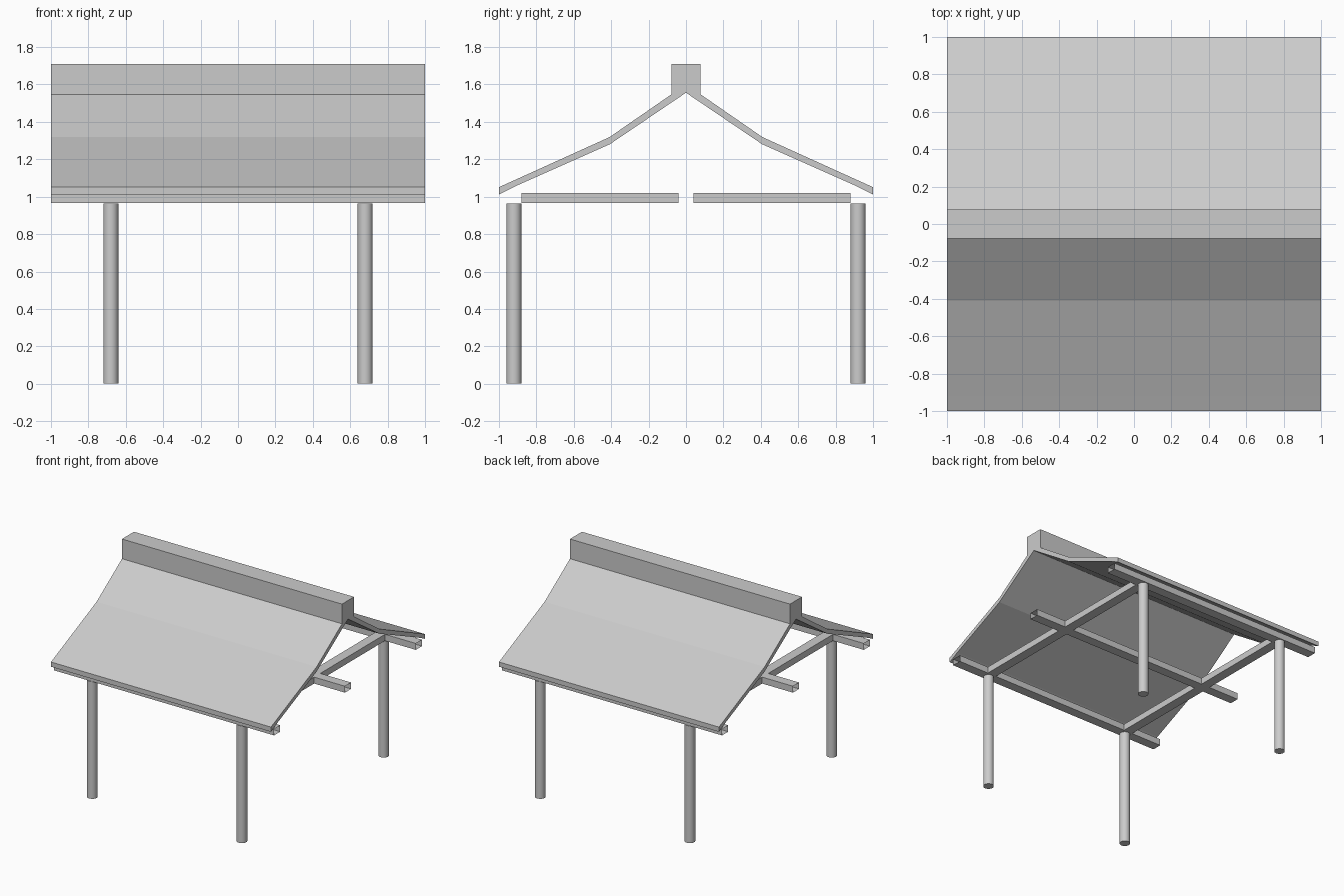
import bpy, bmesh
from mathutils import Vector

if "Cube" in bpy.data.objects:
    bpy.data.objects.remove(bpy.data.objects["Cube"])


def finish(name, bm):
    bmesh.ops.recalc_face_normals(bm, faces=bm.faces)
    me = bpy.data.meshes.new(name)
    bm.to_mesh(me)
    bm.free()
    ob = bpy.data.objects.new(name, me)
    bpy.context.collection.objects.link(ob)
    return ob


def extrude_x(name, profile):
    """Extrude a closed (y, z) profile from x = -1 to x = 1."""
    bm = bmesh.new()
    face = bm.faces.new([bm.verts.new((-1, y, z)) for y, z in profile])
    geo = bmesh.ops.extrude_face_region(bm, geom=[face], use_keep_orig=True)["geom"]
    bmesh.ops.translate(bm, vec=(2, 0, 0),
                        verts=[g for g in geo if isinstance(g, bmesh.types.BMVert)])
    return finish(name, bm)


def beam(name, lo, hi, axis):
    """Rectangular tube, open at both ends along the given axis."""
    lo, hi = Vector(lo), Vector(hi)
    bm = bmesh.new()
    bmesh.ops.create_cube(bm, size=1)
    for v in bm.verts:
        v.co = [(lo[i] + hi[i]) / 2 + v.co[i] * (hi[i] - lo[i]) for i in range(3)]
    bm.normal_update()
    ends = [f for f in bm.faces if abs(f.normal[axis]) > 0.9]
    bmesh.ops.delete(bm, geom=ends, context='FACES_ONLY')
    return finish(name, bm)


# Bent roof slopes, one per side, meeting under the ridge
outer = [(0.078, 1.547), (0.408, 1.319), (0.92, 1.087), (1.0, 1.051)]
inner = [(1.0, 1.012), (0.91, 1.057), (0.408, 1.28), (0.0, 1.556)]
half = outer + inner
ridge = 0.078
top = 1.709
right = [(ridge, top)] + half
left = [(-y, z) for y, z in reversed(right[:-1])]
extrude_x("roof_with_ridge", right + left)

# Long beams along the eaves and the middle
Z0, Z1 = 0.967, 1.02
for label, y in (("front", -0.92), ("middle", 0), ("back", 0.92)):
    beam(f"{label}_long_beam", (-1, y - 0.04, Z0), (1, y + 0.04, Z1), 0)

for sx, side in ((-1, "left"), (1, "right")):
    for sy, end in ((-1, "front"), (1, "back")):
        x = sx * 0.68
        # Cross beam between the long beams
        ys = sorted((sy * 0.04, sy * 0.88))
        beam(f"{end}_{side}_cross_beam", (x - 0.04, ys[0], Z0), (x + 0.04, ys[1], Z1), 1)
        # Round post
        bpy.ops.mesh.primitive_cylinder_add(vertices=32, radius=0.04, depth=0.963,
                                            location=(x, sy * 0.92, 0.4815))
        post = bpy.context.object
        post.name = f"{end}_{side}_post"
        bpy.ops.object.shade_smooth_by_angle()
